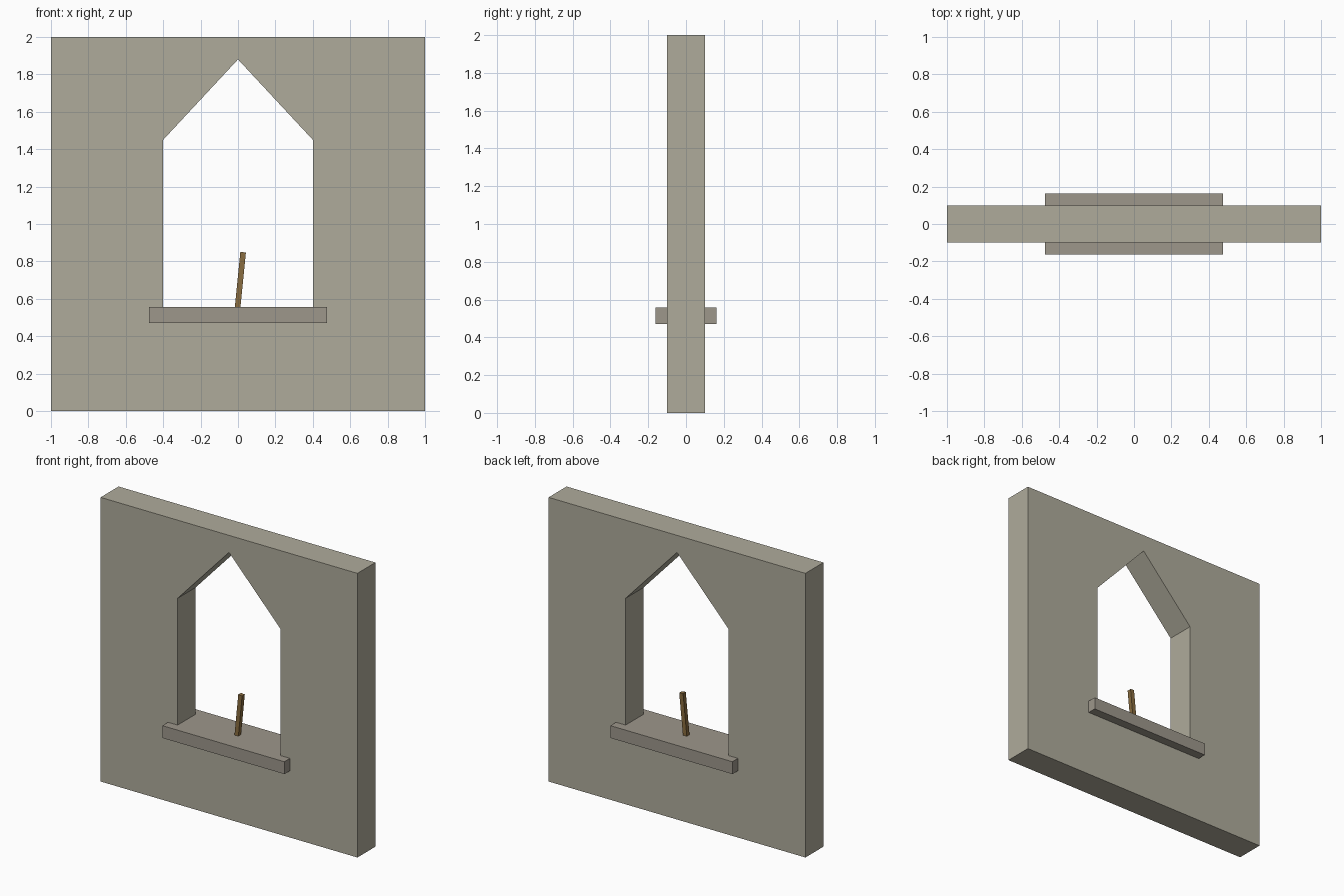
import bpy, bmesh, math
from mathutils import Matrix

if "Cube" in bpy.data.objects:
    bpy.data.objects.remove(bpy.data.objects["Cube"])


def paint(obj, name, rgb):
    mat = bpy.data.materials.new(name)
    mat.diffuse_color = (*rgb, 1)
    mat.use_nodes = True
    mat.node_tree.nodes["Principled BSDF"].inputs["Base Color"].default_value = mat.diffuse_color
    obj.data.materials.append(mat)


def add_object(name, bm):
    bmesh.ops.recalc_face_normals(bm, faces=bm.faces)
    mesh = bpy.data.meshes.new(name)
    bm.to_mesh(mesh)
    bm.free()
    obj = bpy.data.objects.new(name, mesh)
    bpy.context.collection.objects.link(obj)
    return obj


def box(name, size, centre, tilt=0):
    bm = bmesh.new()
    bmesh.ops.create_cube(bm, size=1, matrix=Matrix.Translation(centre)
                          @ Matrix.Rotation(tilt, 4, 'Y') @ Matrix.Diagonal((*size, 1)))
    return add_object(name, bm)


def prism(name, outline, half_depth):
    bm = bmesh.new()
    face = bm.faces.new([bm.verts.new((x, -half_depth, z)) for x, z in outline])
    new = bmesh.ops.extrude_face_region(bm, geom=[face])["geom"]
    bmesh.ops.translate(bm, vec=(0, 2 * half_depth, 0),
                        verts=[v for v in new if isinstance(v, bmesh.types.BMVert)])
    return add_object(name, bm)


# Wall with a pointed window opening
wall = box("wall", (2, 0.2, 2), (0, 0, 1))
paint(wall, "wall_stone", (0.43, 0.41, 0.33))
cutter = prism("opening_cutter",
               [(-0.4, 0.5), (0.4, 0.5), (0.4, 1.45), (0, 1.88), (-0.4, 1.45)], 0.2)
cut = wall.modifiers.new("opening", 'BOOLEAN')
cut.operation = 'DIFFERENCE'
cut.solver = 'EXACT'
cut.object = cutter
bpy.context.view_layer.objects.active = wall
bpy.ops.object.modifier_apply(modifier=cut.name)
bpy.data.objects.remove(cutter)

# Sill running through the wall
sill = box("sill", (0.95, 0.325, 0.087), (0, 0, 0.514))
paint(sill, "sill_stone", (0.34, 0.31, 0.26))

# Leaning prop stick standing on the sill
stick = box("prop_stick", (0.03, 0.03, 0.31), (0.012, 0, 0.695), math.radians(5.7))
paint(stick, "wood", (0.25, 0.15, 0.05))
